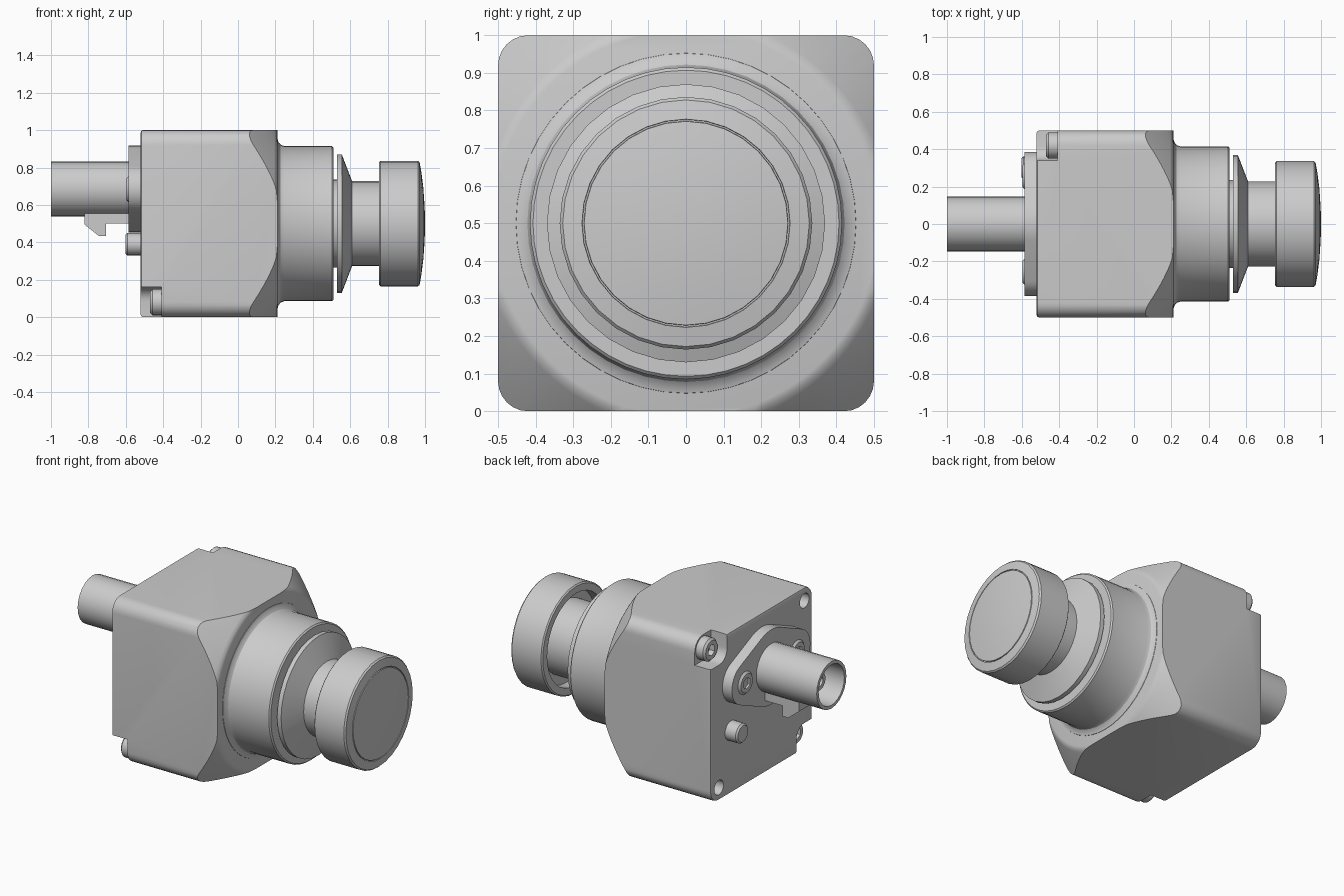
import bpy, bmesh
from math import pi, cos, sin, radians
from mathutils import Vector

if "Cube" in bpy.data.objects:
    bpy.data.objects.remove(bpy.data.objects["Cube"], do_unlink=True)

GREY = (0.6, 0.6, 0.6, 1)
grey = bpy.data.materials.new("plain_grey")
grey.use_nodes = True
grey.diffuse_color = GREY
grey.node_tree.nodes["Principled BSDF"].inputs["Base Color"].default_value = GREY

MID = 0.5      # height of the main axis
PIPE_Z = 0.685  # height of the pipe axis


def make(name, bm):
    bmesh.ops.remove_doubles(bm, verts=bm.verts, dist=1e-5)
    bmesh.ops.recalc_face_normals(bm, faces=bm.faces)
    mesh = bpy.data.meshes.new(name)
    bm.to_mesh(mesh)
    bm.free()
    mesh.materials.append(grey)
    ob = bpy.data.objects.new(name, mesh)
    bpy.context.collection.objects.link(ob)
    return ob


def activate(ob):
    bpy.ops.object.select_all(action='DESELECT')
    ob.select_set(True)
    bpy.context.view_layer.objects.active = ob


def smooth(ob):
    activate(ob)
    bpy.ops.object.shade_smooth_by_angle(angle=radians(28))
    return ob


def lathe(name, profile, y=0, z=MID, steps=32):
    """Turn (x, radius) points around an axis parallel to x."""
    bm = bmesh.new()
    vs = [bm.verts.new((px, y, z + r)) for px, r in profile]
    es = [bm.edges.new(pair) for pair in zip(vs, vs[1:])]
    bmesh.ops.spin(bm, geom=vs + es, cent=(0, y, z), axis=(1, 0, 0),
                   angle=2 * pi, steps=steps)
    return make(name, bm)


def rod(name, x0, x1, r, y, z, steps=24):
    return lathe(name, [(x0, 0), (x0, r), (x1, r), (x1, 0)], y, z, steps)


def rounded_box(name, lo, hi, radius, rim=0):
    """Box with its edges along x rounded, and optionally its low x rim."""
    lo, hi = Vector(lo), Vector(hi)
    bm = bmesh.new()
    bmesh.ops.create_cube(bm, size=1)
    for v in bm.verts:
        v.co = (lo + hi) / 2 + v.co * (hi - lo)
    along = [e for e in bm.edges
             if abs(e.verts[0].co.x - e.verts[1].co.x) > 1e-4]
    bmesh.ops.bevel(bm, geom=along, offset=radius, segments=6, profile=0.5,
                    affect='EDGES')
    if rim:
        edges = [e for e in bm.edges
                 if all(v.co.x < lo.x + 1e-4 for v in e.verts)]
        bmesh.ops.bevel(bm, geom=edges, offset=rim, segments=2, profile=0.5,
                        affect='EDGES')
    return make(name, bm)


def boolean(ob, cutter, operation='DIFFERENCE'):
    cutter.hide_render = True
    mod = ob.modifiers.new("cut", 'BOOLEAN')
    mod.operation, mod.object, mod.solver = operation, cutter, 'EXACT'
    activate(ob)
    bpy.ops.object.modifier_apply(modifier=mod.name)
    bpy.data.objects.remove(cutter, do_unlink=True)


def screw(name, x0, x1, r, y, z):
    """Socket screw whose head faces -x."""
    head = lathe(name, [(x1, 0), (x1, r), (x0 + 0.012, r),
                        (x0, r - 0.012), (x0, 0)], y, z, 24)
    boolean(head, rod("socket_cutter", x0 - 0.02, x0 + 0.035, r * 0.5, y, z, 6))
    return smooth(head)


# Housing: rounded block whose front corners are turned to a cone
housing = rounded_box("housing", (-0.52, -0.5, 0), (0.21, 0.5, 1), 0.08, 0.012)
boolean(housing, lathe("cone_cutter", [
    (-0.6, 0), (-0.6, 1.32), (0.193, 0.545), (0.205, 0.531), (0.21, 0.515),
    (0.21, 0)], steps=96), 'INTERSECT')

# Two opposite corners hold sunken screws, the other two have plain holes
for side, label in ((1, "upper"), (-1, "lower")):
    near, far = 0.34 * side, 0.7 * side
    y0, y1 = sorted((near, far))
    boolean(housing, rounded_box("notch_cutter", (-0.7, y0, MID + y0),
                                 (-0.41, y1, MID + y1), 0.075))
    c = 0.42 * side
    boolean(housing, rod("hole_cutter", -0.7, -0.38, 0.045, -c, MID + c))
    screw(label + "_corner_screw", -0.47, -0.4, 0.07, c, MID + c)
smooth(housing)

# Front collar with a fillet at its root
smooth(lathe("collar", [
    (0.2, 0), (0.2, 0.455), (0.212, 0.452), (0.216, 0.437), (0.228, 0.422),
    (0.247, 0.415), (0.502, 0.415), (0.51, 0.407), (0.51, 0)], steps=48))

# Stem with its flared washer
smooth(lathe("stem", [
    (0.5, 0), (0.5, 0.235), (0.528, 0.235), (0.528, 0.37), (0.555, 0.37),
    (0.61, 0.227), (0.82, 0.227), (0.82, 0)]))

# Knob: hollow behind, domed in front with a fine ring groove
smooth(lathe("knob", [
    (0.82, 0), (0.82, 0.285), (0.755, 0.285), (0.755, 0.328), (0.762, 0.336),
    (0.962, 0.336), (0.971, 0.328), (0.98, 0.277), (0.975, 0.276),
    (0.975, 0.272), (0.981, 0.271), (0.991, 0.19), (0.998, 0.09), (1, 0)]))

# Rear flange: hull of a large middle disc and two small ears
bm = bmesh.new()
for cy, r in ((0, 0.232), (0.255, 0.13), (-0.255, 0.13)):
    for i in range(48):
        a = 2 * pi * i / 48
        for x in (-0.585, -0.51):
            bm.verts.new((x, cy + r * cos(a), PIPE_Z + r * sin(a)))
hull = bmesh.ops.convex_hull(bm, input=bm.verts)
bmesh.ops.delete(bm, geom=[v for v in bm.verts if not v.link_faces],
                 context='VERTS')
bmesh.ops.dissolve_limit(bm, angle_limit=0.01, verts=bm.verts, edges=bm.edges)
smooth(make("flange", bm))
for side, label in ((1, "left"), (-1, "right")):
    screw(label + "_flange_screw", -0.597, -0.56, 0.07, 0.255 * side, PIPE_Z)

# Hollow pipe with an inner contact tube
smooth(lathe("pipe", [
    (-0.57, 0), (-0.57, 0.146), (-1, 0.146), (-1, 0.126), (-0.7, 0.126),
    (-0.7, 0)], z=PIPE_Z, steps=24))
smooth(lathe("contact_tube", [
    (-0.69, 0), (-0.69, 0.055), (-0.92, 0.055), (-0.92, 0.03), (-0.8, 0.03),
    (-0.8, 0)], z=PIPE_Z, steps=24))

# Hooked latch under the pipe
outline = [(-0.82, 0.57), (-0.82, 0.495), (-0.745, 0.435), (-0.705, 0.435),
           (-0.705, 0.5), (-0.58, 0.5), (-0.58, 0.57)]
bm = bmesh.new()
face = bm.faces.new([bm.verts.new((x, -0.06, z)) for x, z in outline])
ext = bmesh.ops.extrude_face_region(bm, geom=[face], use_keep_orig=True)
for v in ext["geom"]:
    if isinstance(v, bmesh.types.BMVert):
        v.co.y = 0.06
make("latch", bm)

# Locating peg on the rear face
smooth(lathe("locating_peg", [
    (-0.5, 0), (-0.5, 0.06), (-0.592, 0.06), (-0.602, 0.05), (-0.602, 0)],
    y=0.3, z=0.39, steps=20))
